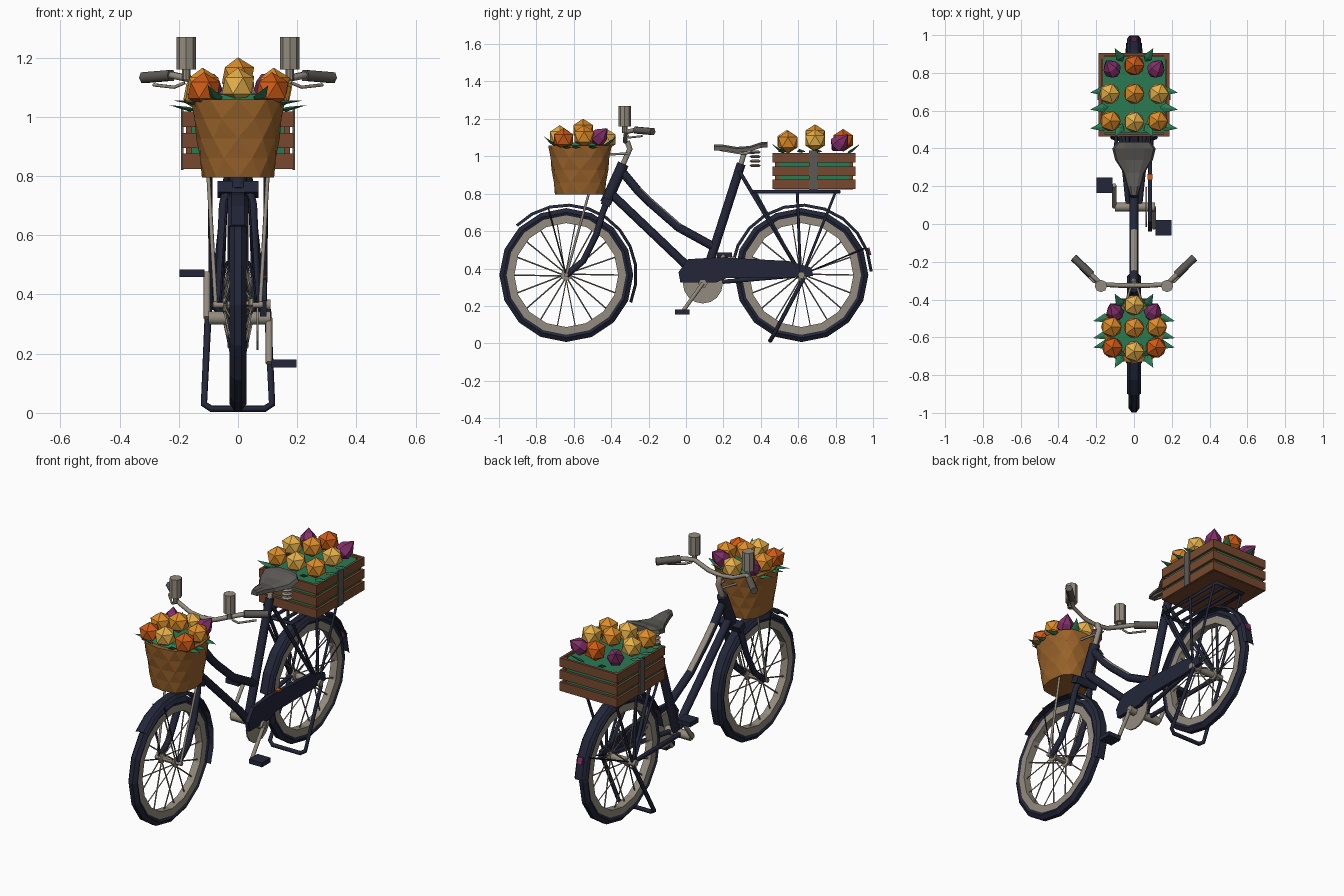
import bpy, bmesh, math
from mathutils import Vector, Matrix

if "Cube" in bpy.data.objects:
    bpy.data.objects.remove(bpy.data.objects["Cube"])


def material(name, code):
    rgb = [int(code[i:i + 2], 16) / 255 for i in (0, 2, 4)]
    lin = [((c + 0.055) / 1.055) ** 2.4 if c > 0.04 else c / 12.92 for c in rgb] + [1]
    m = bpy.data.materials.new(name)
    m.use_nodes = True
    m.diffuse_color = lin
    m.node_tree.nodes["Principled BSDF"].inputs["Base Color"].default_value = lin
    return m


NAVY = material("navy_paint", "232638")
METAL = material("warm_metal", "938b7e")
GREY = material("dark_grey", "5c5955")
WICKER = material("wicker_brown", "98622a")
WOOD = material("crate_wood", "77492f")
GREEN = material("leaf_green", "2a7a54")
YELLOW = material("petal_yellow", "e6b04a")
ORANGE = material("petal_orange", "dc8c2a")
BURNT = material("burnt_orange", "cc5a16")
PURPLE = material("magenta", "83306a")


def finish(name, bm, mat, matrix=None):
    bmesh.ops.remove_doubles(bm, verts=bm.verts, dist=0.0001)
    bmesh.ops.recalc_face_normals(bm, faces=bm.faces)
    if matrix:
        bm.transform(matrix)
    me = bpy.data.meshes.new(name)
    bm.to_mesh(me)
    bm.free()
    me.materials.append(mat)
    ob = bpy.data.objects.new(name, me)
    bpy.context.collection.objects.link(ob)
    return ob


def tube(name, paths, r, mat, res=1):
    cu = bpy.data.curves.new(name, "CURVE")
    cu.dimensions = "3D"
    cu.bevel_depth, cu.bevel_resolution, cu.use_fill_caps = r, res, True
    for path in paths:
        sp = cu.splines.new("POLY")
        sp.points.add(len(path) - 1)
        for p, co in zip(sp.points, path):
            p.co = (*co, 1)
    tmp = bpy.data.objects.new("tmp", cu)
    me = bpy.data.meshes.new_from_object(tmp)
    bpy.data.objects.remove(tmp)
    me.name = name
    me.materials.clear()
    me.materials.append(mat)
    ob = bpy.data.objects.new(name, me)
    bpy.context.collection.objects.link(ob)
    return ob


def both(path):
    return [path, [(-x, y, z) for x, y, z in path]]


def box(name, centre, size, mat, rot=0):
    bm = bmesh.new()
    bmesh.ops.create_cube(bm, size=1)
    return finish(name, bm, mat, Matrix.Translation(centre) @ Matrix.Rotation(rot, 4, "X")
                  @ Matrix.Diagonal((*size, 1)))


def lathe(name, profile, centre, segs, mat, axis="X", start=0, end=360, tilt=None):
    """Revolve a closed (axial, radius) profile."""
    bm = bmesh.new()
    full = end - start == 360
    rings = []
    for i in range(segs if full else segs + 1):
        t = math.radians(start + (end - start) * i / segs)
        c, s = math.cos(t), math.sin(t)
        rings.append([bm.verts.new((a, r * c, r * s) if axis == "X" else (r * c, r * s, a))
                      for a, r in profile])
    n = len(profile)
    for i in range(segs):
        p, q = rings[i], rings[(i + 1) % len(rings)]
        for j in range(n):
            k = (j + 1) % n
            if profile[j][1] + profile[k][1] > 0:
                bm.faces.new((p[j], p[k], q[k], q[j]))
    if not full:
        bm.faces.new(rings[0])
        bm.faces.new(rings[-1])
    return finish(name, bm, mat, Matrix.Translation(centre) @ (tilt or Matrix()))


def loft(name, rings, mat, diamonds=False):
    bm = bmesh.new()
    vs = [[bm.verts.new(p) for p in ring] for ring in rings]
    n = len(vs[0])
    for r, (a, b) in enumerate(zip(vs, vs[1:])):
        for j in range(n):
            k = (j + 1) % n
            if not diamonds:
                bm.faces.new((a[j], a[k], b[k], b[j]))
            elif r % 2:
                bm.faces.new((a[j], a[k], b[k]))
                bm.faces.new((a[j], b[k], b[j]))
            else:
                bm.faces.new((a[j], a[k], b[j]))
                bm.faces.new((a[k], b[k], b[j]))
    bm.faces.new(vs[0])
    bm.faces.new(vs[-1])
    return finish(name, bm, mat)


# Wheels, hubs, spokes and fenders
FRONT, REAR = Vector((0, -0.64, 0.365)), Vector((0, 0.617, 0.365))
for tag, c, hub, a0, a1 in (("front", FRONT, 0.05, -23, 135), ("rear", REAR, 0.06, 3, 172)):
    lathe(tag + "_tyre", [(-.02, .315), (-.029, .335), (-.012, .358), (.012, .358), (.029, .335), (.02, .315)],
          c, 16, NAVY)
    lathe(tag + "_rim", [(-.022, .278), (-.022, .32), (.022, .32), (.022, .278)], c, 16, METAL)
    lathe(tag + "_hub", [(-hub, 0), (-hub, .03), (-hub + .01, .03), (-hub + .015, .015),
                         (hub - .015, .015), (hub - .01, .03), (hub, .03), (hub, 0)], c, 8, METAL)
    spokes = []
    for i in range(18):
        t, u = math.tau * i / 18, math.tau * (i / 18 + (.03 if i % 4 < 2 else -.03))
        side = hub - .005 if i % 2 else .005 - hub
        spokes.append([c + Vector((side, .025 * math.cos(u), .025 * math.sin(u))),
                       c + Vector((0, .285 * math.cos(t), .285 * math.sin(t)))])
    tube(tag + "_spokes", spokes, .0038, METAL, 0)
    lathe(tag + "_fender", [(-.036, .366), (-.022, .382), (.022, .382), (.036, .366), (.02, .375), (-.02, .375)],
          c, 10, NAVY, start=a0, end=a1)
    t = math.radians(a1 - 30 if tag == "front" else a0 + 20)
    tube(tag + "_fender_stay", both([c + Vector((hub + .01, 0, 0)),
         c + Vector((.037, .37 * math.cos(t), .37 * math.sin(t)))]), .004, NAVY, 0)
box("front_fender_mark", (-.008, -.846, .672), (.03, .05, .006), BURNT, math.radians(34))
box("tail_light", (0, .975, .49), (.03, .022, .04), PURPLE, math.radians(15))
tube("rear_axle", [[(-.11, .617, .365), (.11, .617, .365)]], .02, METAL)
tube("front_axle", [[(-.085, -.64, .365), (.085, -.64, .365)]], .012, METAL)

# Frame
BB = (0, .09, .32)
tube("head_tube", [[(0, -.335, .96), (0, -.43, .75)]], .03, NAVY, 2)
tube("fork", both([(.035, -.42, .765), (.05, -.445, .7), (.055, -.48, .58), (.06, -.55, .44), (.06, -.64, .365)]),
     .017, NAVY)
box("fork_crown", (0, -.425, .755), (.14, .05, .04), NAVY, math.radians(-24))
upper = tube("upper_tube", [[(0, -.335, .91), (0, -.26, .82), (0, -.195, .755), (0, -.04, .62), (0, .16, .51)]],
             .023, NAVY, 2)
tube("lower_tube", [[(0, -.40, .80), (0, .01, .41), BB]], .023, NAVY, 2)
tube("seat_tube", [[(0, .295, .96), BB]], .024, NAVY, 2)
tube("seat_stays", both([(.025, .285, .92), (.085, .617, .365)]), .011, NAVY)
tube("chain_stays", both([(.03, .09, .32), (.085, .617, .365)]), .013, NAVY)
# Pale strip on the upward faces of the upper tube
upper.data.materials.append(METAL)
for f in upper.data.polygons:
    if f.normal.z > .6 and -.27 < f.center.y < 0:
        f.material_index = 1

# Drive: bottom bracket, chainring, guard, cranks and pedals
tube("bottom_bracket", [[(-.1, .09, .32), (.11, .09, .32)]], .025, METAL)
lathe("chainring", [(.062, 0), (.062, .107), (.07, .107), (.07, 0)], BB, 16, METAL)
guard = [(-.03, .325), (-.04, .38), (.01, .45), (.18, .46), (.55, .44), (.67, .405), (.68, .36), (.55, .35),
         (.22, .35), (.16, .325)]
loft("chain_guard", [[(x, y, z) for y, z in guard] for x in (.074, .096)], NAVY)
box("guard_mark", (.085, .25, .46), (.025, .03, .008), BURNT)
for tag, x, y, z in (("right", .105, -.02, .167), ("left", -.105, .205, .472)):
    tube(tag + "_crank", [[(x, .09, .32), (x, y, z)]], .012, METAL)
    box(tag + "_pedal", (x * 1.48, y, z), (.085, .08, .026), NAVY)

# Stand
tube("stand", [[(-.1, .63, .35), (-.115, .46, .03), (-.09, .45, .014), (.09, .45, .014), (.115, .46, .03),
                (.1, .63, .35)]], .012, NAVY)

# Handlebar, grips, levers and the two lamps
tube("stem", [[(0, -.34, .95), (0, -.30, 1.04), (0, -.315, 1.08)]], .017, METAL)
half = [(.08, -.325, 1.09), (.17, -.32, 1.13), (.22, -.275, 1.14), (.28, -.21, 1.135)]
tube("handlebar", [[(-x, y, z) for x, y, z in half[::-1]] + [(0, -.325, 1.08)] + half], .013, METAL)
tube("grips", both([(.225, -.268, 1.14), (.32, -.178, 1.132)]), .021, GREY)
tube("brake_levers", both([(.18, -.315, 1.115), (.215, -.305, 1.1), (.285, -.235, 1.108)]), .006, METAL)
for s in (-1, 1):
    lathe("lamp", [(0, 0), (0, .014), (.035, .014), (.035, .033), (.145, .033), (.145, 0)],
          (.175 * s, -.328, 1.125), 8, METAL, "Z")

# Saddle with post and springs
tube("seat_post", [[(0, .285, .93), (0, .318, 1.04)]], .016, METAL)
sections = [(.15, .02, 1.062), (.2, .036, 1.062), (.27, .055, 1.05), (.34, .1, 1.055), (.4, .115, 1.075),
            (.435, .085, 1.078)]
loft("saddle", [[(-w, y, z - .03), (-w * .9, y, z - .01), (-w * .5, y, z), (w * .5, y, z), (w * .9, y, z - .01),
                 (w, y, z - .03)] for y, w, z in sections], GREY)
tube("saddle_rails", both([(.015, .18, 1.035), (.03, .3, 1.015), (.06, .37, 1.02)]), .007, METAL)
for s in (-1, 1):
    for i in range(4):
        lathe("saddle_spring", [(-.008, 0), (-.008, .02), (0, .03), (.008, .02), (.008, 0)],
              (.06 * s, .37, .95 + i * .024), 8, METAL, "Z")

# Rear rack
tube("rack_frame", [[(-.095, .36, .81), (.095, .36, .81), (.095, .82, .81), (-.095, .82, .81), (-.095, .36, .81)]]
     + both([(.035, .36, .81), (.035, .82, .81)]), .01, NAVY)
tube("rack_struts", both([(.095, .80, .81), (.09, .625, .37)]) + both([(.095, .595, .81), (.09, .612, .37)])
     + both([(.095, .37, .81), (.09, .61, .37)]), .008, NAVY)

# Slatted crate with straps and soil-level greenery
for z in (.85, .92, .992):
    for s in (-1, 1):
        box("crate_side_slat", (.18 * s, .684, z), (.014, .442, .052), WOOD)
        box("crate_end_slat", (0, .684 + .214 * s, z), (.346, .014, .052), WOOD)
for sx in (-1, 1):
    box("crate_strap", (.188 * sx, .68, .925), (.008, .045, .21), GREY)
    for sy in (-1, 1):
        box("crate_post", (.165 * sx, .684 + sy * .198, .92), (.02, .02, .19), WOOD)
box("crate_floor", (0, .684, .832), (.346, .42, .018), WOOD)
box("crate_greenery", (0, .684, .925), (.335, .405, .165), GREEN)


# Woven front basket
def oval(z, rx, ry, shift=0):
    pts = []
    for i in range(12):
        t = math.tau * (i + shift) / 12
        c, s = math.cos(t), math.sin(t)
        pts.append((rx * math.copysign(abs(c) ** .75, c), -.567 + ry * math.copysign(abs(s) ** .75, s), z))
    return pts


loft("basket", [oval(.795 + .066 * i, .122 + .0095 * i, .134 + .009 * i, .5 * (i % 2)) for i in range(5)],
     WICKER, True)
loft("basket_greenery", [oval(1.05, .145, .155), oval(1.075, .11, .12)], GREEN)
tube("basket_struts", both([(.1, -.52, .80), (.075, -.64, .365)]), .007, METAL)
tube("basket_bracket", both([(.04, -.41, 1.01), (.012, -.315, 1.015)]), .007, METAL)


# Flowers and leaves
def bloom(mat, x, y, z):
    bm = bmesh.new()
    bmesh.ops.create_icosphere(bm, subdivisions=1, radius=.061)
    finish("bloom", bm, mat, Matrix.Translation((x, y, z)))


def spike(name, mat, profile, base, direction, segs, flat=1):
    tilt = Vector(direction).to_track_quat("Z", "Y").to_matrix().to_4x4() @ Matrix.Diagonal((1, flat, 1, 1))
    lathe(name, profile, base, segs, mat, "Z", tilt=tilt)


bud = [(0, 0), (.045, .047), (.085, .042), (.135, 0)]
leaf = [(0, 0), (.03, .025), (.1, 0)]
# Each entry is repeated on both sides when x is not zero
for mat, x, y, z in ((YELLOW, 0, -.43, 1.09), (ORANGE, .12, -.545, 1.105), (ORANGE, 0, -.55, 1.14),
                     (BURNT, .115, -.655, 1.09), (YELLOW, 0, -.675, 1.105),
                     (BURNT, 0, .84, 1.085), (YELLOW, .13, .69, 1.085), (ORANGE, 0, .69, 1.11),
                     (ORANGE, .125, .545, 1.075), (YELLOW, 0, .54, 1.08)):
    for s in ((1, -1) if x else (1,)):
        bloom(mat, x * s, y, z)
for s in (-1, 1):
    spike("bud", PURPLE, bud, (.08 * s, -.51, 1.06), (.3 * s, .6, .6), 6)
    spike("bud", PURPLE, bud, (.09 * s, .78, 1.03), (.4 * s, .6, .6), 6)
    for y in (-.63, -.58, -.49):
        spike("leaf", GREEN, leaf, (.12 * s, y, 1.045), (s, -.25, .1), 4, .3)
    for y in (.52, .62, .71):
        spike("leaf", GREEN, leaf, (.135 * s, y, 1.02), (s, -.15, .2), 4, .3)
    for y, d in ((-.69, -1), (-.44, 1), (.53, -1), (.86, 1)):
        spike("leaf", GREEN, leaf, (.06 * s, y, 1.05 if y < 0 else 1.01), (.3 * s, d * .5, .4), 4, .3)
